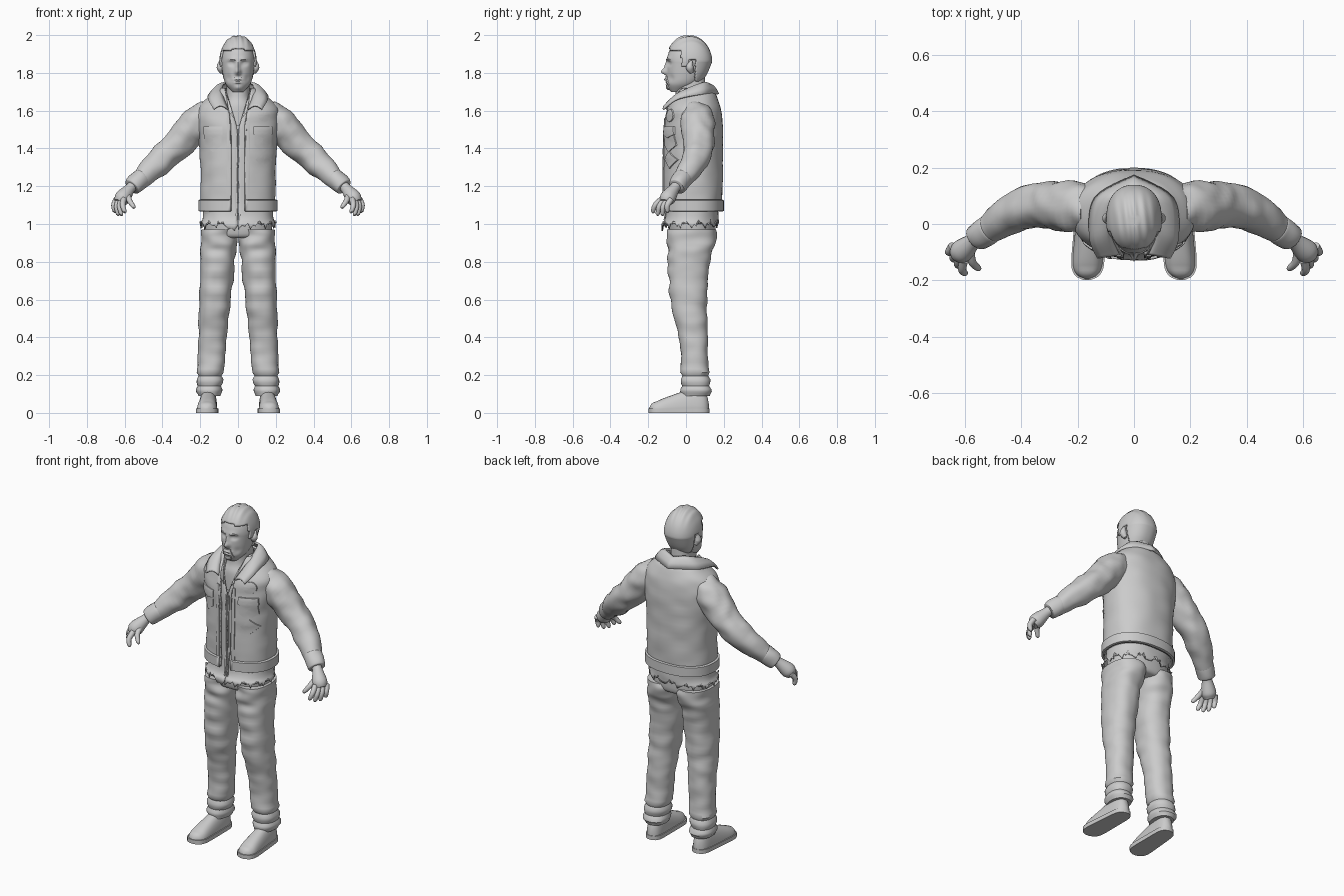
import bpy, bmesh
from math import sin, cos, asin, pi, exp, copysign
from mathutils import Vector, noise
from mathutils.bvhtree import BVHTree

cube = bpy.data.objects.get("Cube")
if cube:
    bpy.data.objects.remove(cube)

grey = bpy.data.materials.new("plain grey")
grey.use_nodes = True
grey.diffuse_color = (.6, .6, .6, 1)
grey.node_tree.nodes["Principled BSDF"].inputs["Base Color"].default_value = grey.diffuse_color
parts = []


def spline(rows, steps=6):
    """Smooth rows of numbers into several rows per span."""
    rows = [Vector(row) for row in rows]
    out = []
    for i in range(len(rows) - 1):
        here, there = rows[i], rows[i + 1]
        start = (there - rows[max(i - 1, 0)]) / 2
        end = (rows[min(i + 2, len(rows) - 1)] - here) / 2
        for k in range(steps):
            t = k / steps
            ease = t * t * (3 - 2 * t)
            out.append(here.lerp(there, ease) + start * t * (1 - t) ** 2 - end * t * t * (1 - t))
    return out + [rows[-1]]


def skin(name, rings, closed=True, mirror=False, solid=0, keep=None):
    """Join rings of points into one surface."""
    bm = bmesh.new()
    grid = [[bm.verts.new(point) for point in ring] for ring in rings]
    count = len(grid[0])
    for low, high in zip(grid, grid[1:]):
        for i in range(count if closed else count - 1):
            j = (i + 1) % count
            bm.faces.new((low[i], low[j], high[j], high[i]))
    if closed:
        bm.faces.new(grid[0])
        bm.faces.new(grid[-1])
    if keep:
        drop = [face for face in bm.faces if not keep(face.calc_center_median())]
        bmesh.ops.delete(bm, geom=drop, context="FACES")
    bmesh.ops.recalc_face_normals(bm, faces=bm.faces)
    mesh = bpy.data.meshes.new(name)
    bm.to_mesh(mesh)
    bm.free()
    mesh.materials.append(grey)
    ob = bpy.data.objects.new(name, mesh)
    bpy.context.collection.objects.link(ob)
    if mirror:
        ob.modifiers.new("Mirror", "MIRROR")
    if solid:
        ob.modifiers.new("Solidify", "SOLIDIFY").thickness = solid
    parts.append(ob)
    return ob


def power(value, exponent):
    return copysign(abs(value) ** exponent, value)


def oval(z, half, front, back, middle=0, count=72, gap=0, square=.88, crumple=0):
    """Horizontal ring of points, which may be open in front."""
    start = asin(min(1, gap / half) ** (1 / square))
    points = []
    for i in range(count):
        t = start + (2 * pi - 2 * start) * i / (count - 1 if gap else count)
        x = power(sin(t), square) * half
        y = -power(cos(t), square) * (back - front) / 2
        k = 1 + crumple * noise.noise(Vector((x + middle, y, z * 2)) * 9)
        points.append(Vector((middle + x * k, (front + back) / 2 + y * k, z)))
    return points


def tube(name, path, sides=20, crumple=0):
    """Mirrored round limb along points of x, y, z and radius."""
    rows, rings = spline(path), []
    for i, row in enumerate(rows):
        ahead = (rows[min(i + 1, len(rows) - 1)] - rows[max(i - 1, 0)]).to_3d().normalized()
        side = ahead.cross(Vector((.3, 1, .1))).normalized()
        other = ahead.cross(side)
        ring = []
        for s in range(sides):
            t = 2 * pi * s / sides
            offset = (side * cos(t) + other * sin(t)) * row.w
            fold = 1 + crumple * noise.noise((row.to_3d() + offset) * 17)
            ring.append(row.to_3d() + offset * fold)
        rings.append(ring)
    return skin(name, rings, mirror=True)


def drape(ob):
    """Give the front depth of a surface at x, z."""
    mesh = ob.data
    tree = BVHTree.FromPolygons([v.co for v in mesh.vertices], [p.vertices for p in mesh.polygons])

    def depth(x, z):
        hit = tree.ray_cast(Vector((x, -1, z)), Vector((0, 1, 0)))[0]
        return hit.y if hit else -.08
    return depth


def plate(name, outline, depth, lift=.007, mirror=False):
    """Thin patch lying on a surface."""
    corners = [Vector(corner) for corner in outline]
    edge = [a.lerp(b, k / 4) for a, b in zip(corners, corners[1:] + corners[:1]) for k in range(4)]
    centre = sum(edge, Vector((0, 0))) / len(edge)
    rings = []
    for size, height in ((1, -.003), (1, lift), (.7, lift), (.4, lift), (.05, lift)):
        ring = [centre.lerp(point, size) for point in edge]
        rings.append([Vector((x, depth(x, z) - height, z)) for x, z in ring])
    skin(name, rings, mirror=mirror)


def disc(x, z, radius, sides):
    return [(x + radius * cos(2 * pi * i / sides), z + radius * sin(2 * pi * i / sides)) for i in range(sides)]


def pennant(x, top, half, drop):
    """Pocket outline with a pointed lower edge."""
    side = top - drop * .7
    return [(x - half, top), (x + half, top), (x + half, side), (x, top - drop), (x - half, side)]


def strip(x, half, low, high):
    return [(x - half, low), (x + half, low), (x + half, high), (x - half, high)]


# Head: jaw and dome, with features pushed out of or into the face
skull = spline([(1.7, .03, -.08, -.01), (1.74, .065, -.1, .06), (1.79, .08, -.1, .1), (1.86, .09, -.1, .13)], 12)
for i in range(1, 20):
    turn = i * pi / 40
    c = cos(turn)
    skull.append((1.86 + .127 * sin(turn), .09 * c, .01 - .11 * c, .01 + .12 * c))
nose, bridge, socket = (0, 1.805, .014, .016, .03), (0, 1.835, .01, .025, .014), (.034, 1.85, .017, .012, -.014)
brow, eyeball, cheek = (.03, 1.873, .024, .008, .008), (.036, 1.85, .01, .006, .006), (.05, 1.77, .014, .02, -.006)
upper_lip, lower_lip, chin = (0, 1.765, .02, .005, .01), (0, 1.748, .018, .005, .008), (0, 1.72, .02, .012, .007)
features = (nose, bridge, socket, brow, eyeball, cheek, upper_lip, lower_lip, chin)
rings = [oval(*row, count=96, square=.95) for row in skull]
for ring in rings:
    for point in ring:
        if point.y < 0:
            point.y -= sum(push * exp(-((abs(point.x) - x) / wide) ** 2 - ((point.z - z) / tall) ** 2)
                           for x, z, wide, tall, push in features)
face = drape(skin("head", rings))
plate("eyebrow", [(.012, 1.866), (.035, 1.878), (.056, 1.868), (.035, 1.87)], face, .004, True)
plate("moustache", [(0, 1.78), (.02, 1.78), (.036, 1.735), (.026, 1.75), (0, 1.766)], face, mirror=True)
plate("chin_beard", pennant(0, 1.738, .022, .028), face)
tube("ear", [(.085, .03, 1.8, .01), (.093, .02, 1.83, .02), (.095, .03, 1.865, .005)])


def hairy(spot):
    if spot.y < -.025:
        return spot.z > 1.93 - abs(spot.x) * .15
    if spot.y < .012:
        return spot.z > 1.835
    return spot.z > (1.87 if spot.y < .05 else 1.755)


# Swept-back hair, grooved on top
rings = []
for z, half, front, back in skull:
    crown = max(0, (z - 1.9) / .09)
    ring = oval(z + crown * .01, half + .009, front - .007, back + .009, count=96)
    rings.append([p + Vector((0, 0, crown * .003 * sin(p.x * 190 + p.y * 25))) for p in ring])
skin("hair", rings, solid=.012, keep=hairy)

# Neck and chest
neck = [(1.52, .1, -.08, .12), (1.62, .085, -.075, .12), (1.68, .063, -.057, .105), (1.79, .06, -.055, .1)]
skin("neck", [oval(*row) for row in spline(neck)])

# Open jacket with a waistband
torso = [(1.07, .2, -.12, .19), (1.35, .2, -.12, .195), (1.58, .22, -.11, .19), (1.68, .15, -.06, .16),
         (1.72, .09, -.04, .12)]
rings = [oval(*row, gap=.036 + max(0, row[0] - 1.52) * .17, crumple=.035) for row in spline(torso, 10)]
jacket = skin("jacket", rings, closed=False, solid=.012)
rings = [oval(z, .2 + out, -.12 - out, .19 + out, gap=.038)
         for z, out in ((1.065, 0), (1.07, .01), (1.125, .01), (1.13, 0))]
skin("jacket_waistband", rings, closed=False, solid=.008)

# Shirt under it, with open neck and torn hem
under = [(1, .2, -.13, .17)] + [(z, half - .017, front + .017, back - .02) for z, half, front, back in torso]
rings = [oval(*row, count=90, gap=.001 + max(0, row[0] - 1.5) * .3, crumple=.03) for row in spline(under)]
for i, point in enumerate(rings[0]):
    tail = exp(-(point.x / .05) ** 2) if point.y < 0 else 0
    point.z += .015 * sin(i) + .012 * sin(i * 2.7) - .03 * tail
chest = drape(skin("shirt", rings, closed=False, solid=.006))
plate("shirt_placket", strip(0, .013, 1.02, 1.5), chest, .004)
for i in range(6):
    plate("shirt_button", disc(0, 1.05 + i * .085, .007, 6), chest, .008)
plate("shirt_collar", [(.024, 1.56), (.052, 1.6), (.07, 1.67), (.058, 1.69)], chest, .009, True)

# Folded jacket collar
inner = spline([(0, .12, 1.74), (.07, .09, 1.75), (.08, -.03, 1.69), (.05, -.105, 1.61)])
outer = spline([(0, .18, 1.69), (.14, .1, 1.69), (.16, -.04, 1.665), (.13, -.12, 1.61)])
rows = [[a.lerp(b, k / 4) + Vector((0, -.004, .02 * sin(pi * k / 4))) for a, b in zip(inner, outer)]
        for k in range(5)]
skin("jacket_collar", rows, closed=False, mirror=True, solid=.01)

# Plackets, pockets and patches on the jacket
front = drape(jacket)
plate("front_placket", strip(.05, .01, 1.13, 1.56), front, .005, True)
plate("pocket", pennant(.132, 1.5, .045, .12), front, .005, True)
plate("pocket_flap", pennant(.132, 1.515, .05, .06), front, .0095, True)
plate("round_badge", disc(.14, 1.575, .034, 12), front)
plate("diamond_patch", disc(.138, 1.34, .045, 4), front)

# Sleeves and cuffs
sleeve = [(.15, .055, 1.57, .085), (.22, .06, 1.53, .09), (.3, .067, 1.44, .082), (.39, .055, 1.355, .074),
          (.49, 0, 1.26, .057), (.545, -.04, 1.21, .044)]
tube("sleeve", sleeve, sides=36, crumple=.12)
elbow, wrist = Vector((.51, -.013, 1.245)), Vector((.56, -.048, 1.197))
cuff = [(*elbow.lerp(wrist, along), radius) for along, radius in ((0, .04), (.05, .053), (.95, .048), (1, .036))]
tube("cuff", cuff, crumple=.12)

# Hands with four fanned fingers and a thumb
tube("palm", [(.545, -.04, 1.215, .028), (.57, -.06, 1.19, .028), (.61, -.095, 1.14, .042), (.627, -.108, 1.113, .03)])


def finger(name, root, tip):
    bend = root.lerp(tip, .5) + Vector((.008, -.008, .004))
    tube(name, [(*root, .016), (*bend, .0145), (*root.lerp(tip, .9), .011), (*tip, .004)], sides=12)


for i, name in enumerate(("index_finger", "middle_finger", "ring_finger", "little_finger")):
    shorter = .015 if i in (0, 3) else 0
    finger(name, Vector((.605 + .013 * i, -.13 + .017 * i, 1.13)),
           Vector((.6 + .018 * i, -.18 + .026 * i, 1.045 + shorter)))
finger("thumb", Vector((.583, -.09, 1.155)), Vector((.55, -.165, 1.085)))

# Trousers: hips, then tapering legs with bunched hems
hips = [(.925, .13, -.06, .12), (.95, .175, -.09, .155), (1.09, .183, -.1, .155)]
skin("trouser_hips", [oval(*row) for row in spline(hips)])
rings = []
for z, fore, aft in spline([(.09, -.03, .13), (.25, -.025, .12), (.42, -.04, .115), (.58, -.08, .11),
                            (.8, -.097, .125), (.9, -.1, .16), (.97, -.1, .16)], 10):
    bunch = .006 * sin(z * 120) if z < .25 else 0
    rings.append(oval(z, .06 + .04 * z + bunch, fore - bunch, aft + bunch, .16 - .065 * z, crumple=.1))
skin("trouser_leg", rings, mirror=True)

# Boots: rounded ends, low toe rising to the ankle, flat soles
rings, sole = [], []
for i in range(33):
    along = i / 16 - 1
    round_off = max(.02, 1 - along ** 6) ** .5
    y, middle = -.036 + .159 * along, .16 - .007 * along
    rise = min(1, max(0, along * .8 + .6))
    half = (.056 - .009 * rise) * round_off
    top = .02 + (.045 + .07 * rise) * round_off
    ring = []
    for s in range(28):
        t = 2 * pi * s / 28
        ring.append(Vector((middle + half * power(cos(t), .75), y, .015 + (top - .015) * max(0, sin(t)) - .003 * (s > 14))))
    rings.append(ring)
    sole.append([Vector((middle + side * (half + .005), y * 1.02, z))
                 for side, z in ((-1, 0), (1, 0), (1, .024), (-1, .024))])
skin("boot", rings, mirror=True)
skin("boot_sole", sole, mirror=True)

# Smooth shading with crisp creases
bpy.ops.object.select_all(action="DESELECT")
for ob in parts:
    ob.select_set(True)
bpy.context.view_layer.objects.active = parts[0]
bpy.ops.object.shade_smooth_by_angle(angle=.7)
